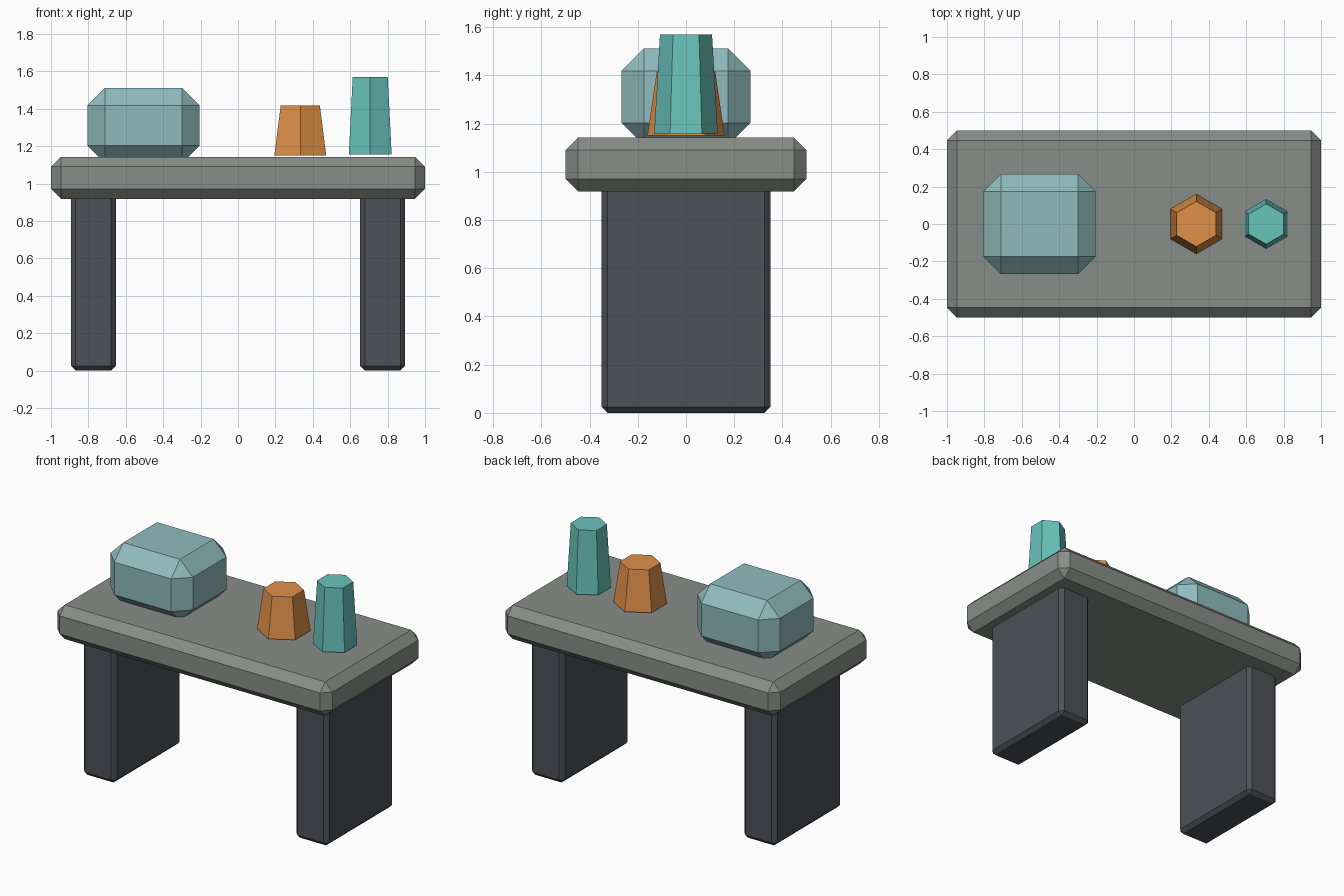
import bpy
import bmesh
from mathutils import Matrix

if "Cube" in bpy.data.objects:
    bpy.data.objects.remove(bpy.data.objects["Cube"])


def material(name, srgb):
    mat = bpy.data.materials.new(name)
    mat.diffuse_color = (*[c ** 2.2 for c in srgb], 1)
    mat.use_nodes = True
    mat.node_tree.nodes["Principled BSDF"].inputs["Base Color"].default_value = mat.diffuse_color
    return mat


def finish(name, bm, mat):
    mesh = bpy.data.meshes.new(name)
    bm.to_mesh(mesh)
    bm.free()
    mesh.materials.append(mat)
    obj = bpy.data.objects.new(name, mesh)
    bpy.context.collection.objects.link(obj)
    return obj


def chamfered_box(name, x, y, z, chamfer, mat):
    """Box spanning the given (min, max) ranges, all edges cut flat."""
    bm = bmesh.new()
    centre = [(a + b) / 2 for a, b in (x, y, z)]
    size = [b - a for a, b in (x, y, z)]
    bmesh.ops.create_cube(bm, size=1, matrix=Matrix.LocRotScale(centre, None, size))
    obj = finish(name, bm, mat)
    mod = obj.modifiers.new("Chamfer", "BEVEL")
    mod.width = chamfer
    mod.segments = 1
    mod.limit_method = 'NONE'
    return obj


def tapered_hexagon(name, x, z0, z1, r0, r1, mat):
    """Six-sided cup with its points facing front and back."""
    bm = bmesh.new()
    bmesh.ops.create_cone(bm, cap_ends=True, segments=6, radius1=r0, radius2=r1,
                          depth=z1 - z0,
                          matrix=Matrix.Translation((x, 0, (z0 + z1) / 2)))
    # Make sure a corner points along y
    if not any(abs(v.co.x - x) < 1e-4 for v in bm.verts):
        bmesh.ops.rotate(bm, verts=bm.verts, cent=(x, 0, 0),
                         matrix=Matrix.Rotation(0.5235988, 3, 'Z'))
    return finish(name, bm, mat)


stone = material("stone_grey", (0.53, 0.55, 0.53))
dark = material("dark_grey", (0.31, 0.32, 0.345))
pale = material("pale_blue", (0.56, 0.73, 0.74))
orange = material("orange", (0.87, 0.56, 0.29))
teal = material("teal", (0.41, 0.76, 0.73))

# Table
chamfered_box("table_top", (-1, 1), (-0.5, 0.5), (0.918, 1.143), 0.053, stone)
chamfered_box("left_leg", (-0.893, -0.653), (-0.35, 0.35), (0, 0.96), 0.025, dark)
chamfered_box("right_leg", (0.653, 0.893), (-0.35, 0.35), (0, 0.96), 0.025, dark)

# Items on the table
chamfered_box("rounded_block", (-0.805, -0.206), (-0.268, 0.268), (1.11, 1.511), 0.093, pale)
tapered_hexagon("short_cup", 0.333, 1.151, 1.417, 0.16, 0.121, orange)
tapered_hexagon("tall_cup", 0.707, 1.156, 1.57, 0.132, 0.108, teal)
